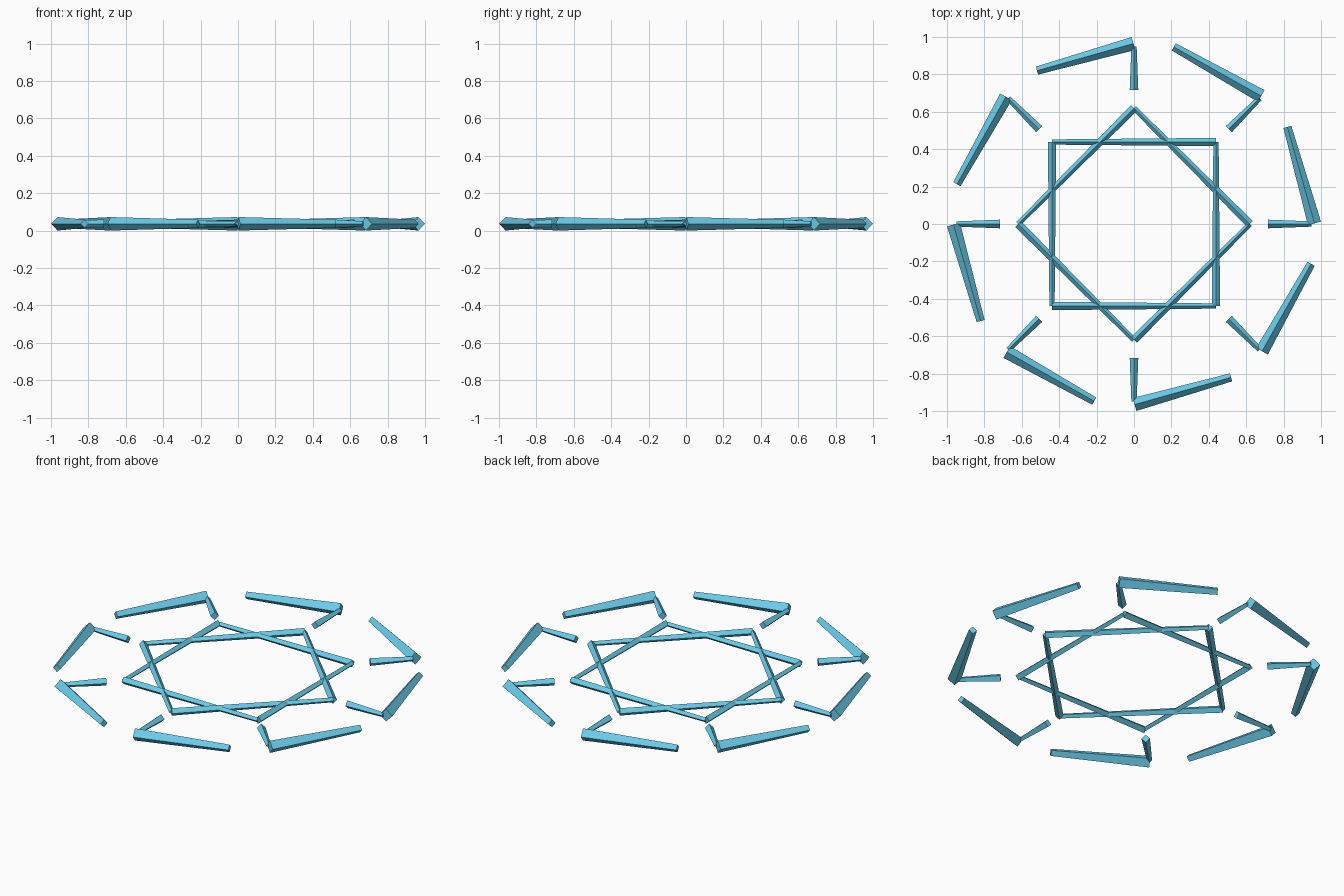
import bpy, math
from mathutils import Vector, Matrix

if "Cube" in bpy.data.objects:
    bpy.data.objects.remove(bpy.data.objects["Cube"])

Z = 0.036  # height of every bar's centre line

mat = bpy.data.materials.new("light_blue")
mat.diffuse_color = (0.14, 0.6, 0.82, 1)
mat.use_nodes = True
mat.node_tree.nodes["Principled BSDF"].inputs["Base Color"].default_value = mat.diffuse_color


def bar(name, a, b, r1, r2, turn):
    """Tapered four-sided bar from a to b, diamond section with an edge on top."""
    rot = Matrix.Rotation(turn, 3, 'Z')
    a, b = rot @ Vector((*a, Z)), rot @ Vector((*b, Z))
    d = b - a
    bpy.ops.mesh.primitive_cone_add(vertices=4, radius1=r1, radius2=r2, depth=d.length)
    ob = bpy.context.object
    ob.name = name
    along = d.normalized()
    up = Vector((0, 0, 1))
    side = up.cross(along)
    m = Matrix((up, side, along)).transposed().to_4x4()
    m.translation = (a + b) / 2
    ob.matrix_world = m
    ob.data.materials.append(mat)
    return ob


R = 0.62
for k in range(8):
    t = k * math.pi / 4
    # two interlaced squares forming the eight-pointed star
    bar(f"star_bar_{k}", (R, 0), (0, R), 0.022, 0.014, t)
    # short radial spokes
    bar(f"spoke_{k}", (0.717, 0), (0.95, 0), 0.023, 0.014, t)
    # slanted outer rim bars
    bar(f"rim_bar_{k}", (0.965, 0.003), (0.82, 0.519), 0.036, 0.022, t)
